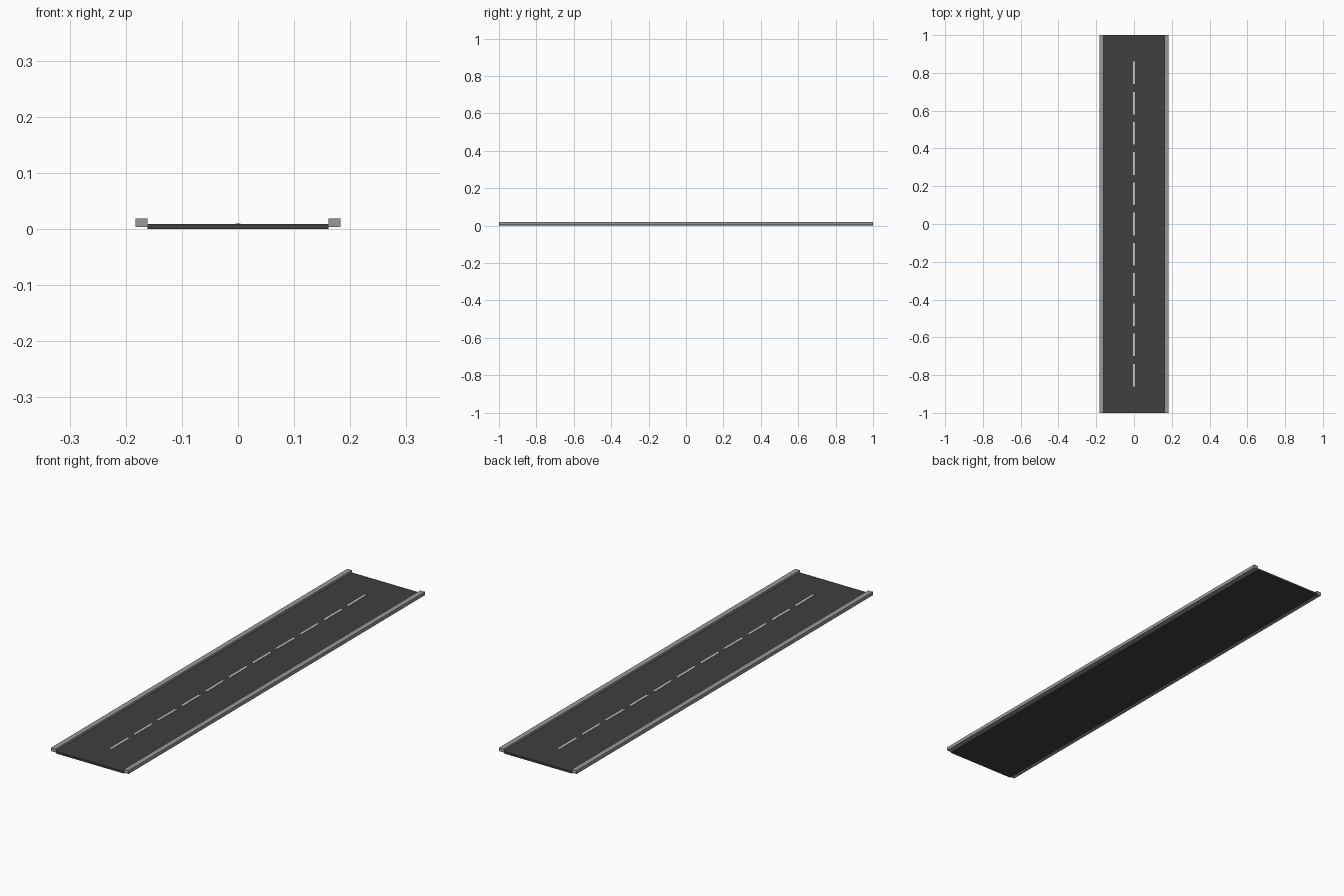
import bpy
import bmesh
from mathutils import Matrix

if "Cube" in bpy.data.objects:
    bpy.data.objects.remove(bpy.data.objects["Cube"])


def material(name, value):
    mat = bpy.data.materials.new(name)
    mat.diffuse_color = (value, value, value, 1)
    mat.use_nodes = True
    mat.node_tree.nodes["Principled BSDF"].inputs["Base Color"].default_value = mat.diffuse_color
    return mat


def boxes(name, extents, mat):
    """One object made of boxes, each given as (x0, x1, y0, y1, z0, z1)."""
    bm = bmesh.new()
    for x0, x1, y0, y1, z0, z1 in extents:
        centre = Matrix.Translation(((x0 + x1) / 2, (y0 + y1) / 2, (z0 + z1) / 2))
        size = Matrix.Diagonal((x1 - x0, y1 - y0, z1 - z0, 1))
        bmesh.ops.create_cube(bm, size=1, matrix=centre @ size)
    mesh = bpy.data.meshes.new(name)
    bm.to_mesh(mesh)
    bm.free()
    mesh.materials.append(mat)
    obj = bpy.data.objects.new(name, mesh)
    bpy.context.collection.objects.link(obj)
    return obj


asphalt = material("asphalt", 0.05)
concrete = material("concrete", 0.32)
paint = material("paint", 0.8)

# Road slab
ROAD_HALF, ROAD_TOP = 0.161, 0.009
boxes("road_surface", [(-ROAD_HALF, ROAD_HALF, -1, 1, 0, ROAD_TOP)], asphalt)

# Raised kerbs along both edges
curb = boxes("curbs", [(ROAD_HALF, 0.183, -1, 1, 0.004, 0.019)], concrete)
mirror = curb.modifiers.new("mirror", "MIRROR")
mirror.use_axis[0] = True

# Dashed centre line
DASHES, PITCH, LENGTH, WIDTH = 11, 0.16, 0.12, 0.009
dashes = []
for i in range(DASHES):
    y = (i - (DASHES - 1) / 2) * PITCH
    dashes.append((-WIDTH / 2, WIDTH / 2, y - LENGTH / 2, y + LENGTH / 2,
                   ROAD_TOP - 0.001, ROAD_TOP + 0.001))
boxes("centre_line_dashes", dashes, paint)
